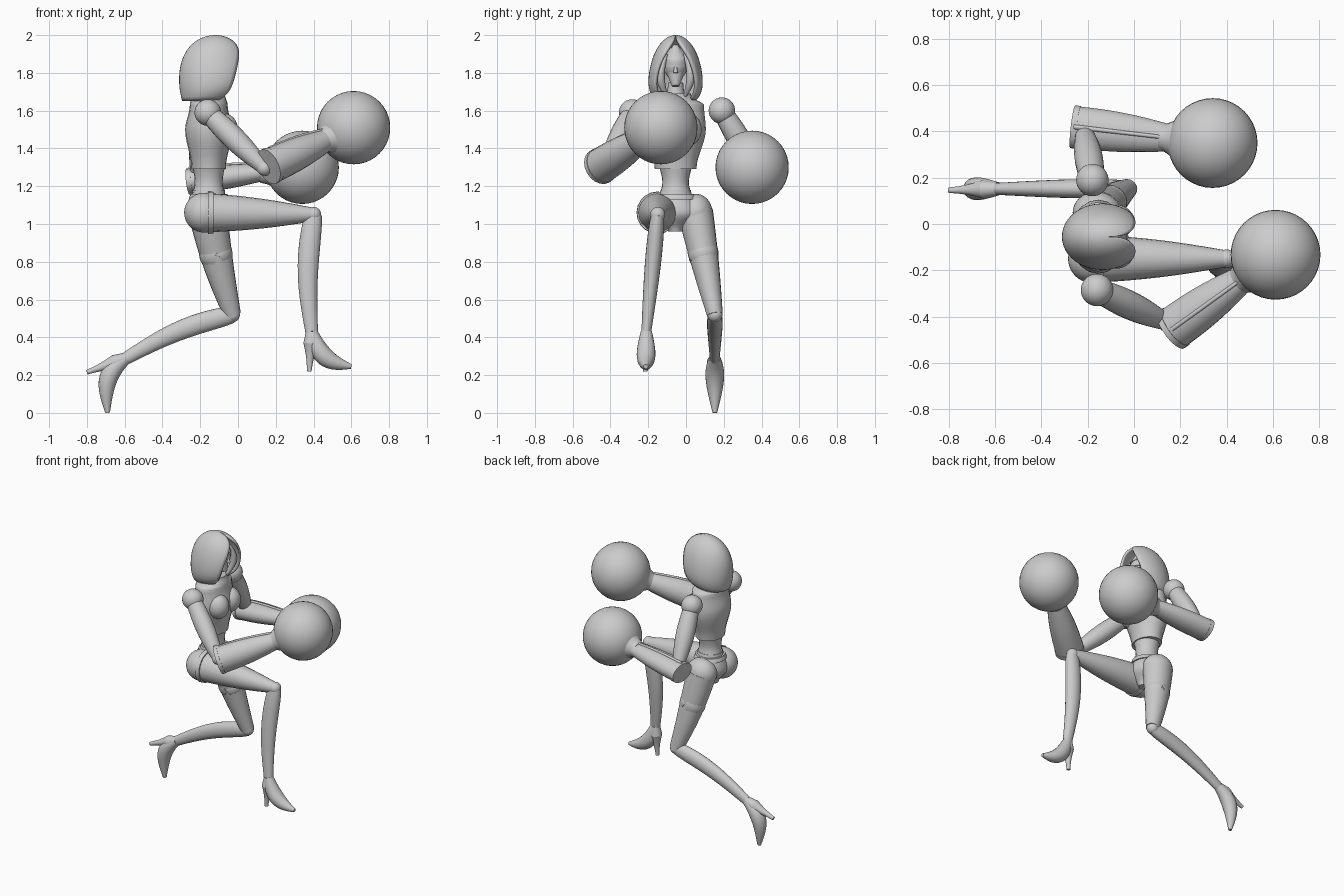
import bpy, bmesh, math
from mathutils import Vector

cube = bpy.data.objects.get("Cube")
if cube:
    bpy.data.objects.remove(cube)

SHADE = (.6, .6, .6, 1)
grey = bpy.data.materials.new("plain_grey")
grey.use_nodes = True
grey.diffuse_color = SHADE
grey.node_tree.nodes["Principled BSDF"].inputs["Base Color"].default_value = SHADE

UP = Vector((0, 0, 1))
SIDEWAYS = Vector((0, 1, 0))
BODY_X, BODY_Y = -.155, -.055      # axis of the upright body


def finish(name, bm):
    bmesh.ops.recalc_face_normals(bm, faces=bm.faces)
    mesh = bpy.data.meshes.new(name)
    bm.to_mesh(mesh)
    bm.free()
    mesh.materials.append(grey)
    part = bpy.data.objects.new(name, mesh)
    bpy.context.collection.objects.link(part)
    bpy.ops.object.select_all(action='DESELECT')
    part.select_set(True)
    bpy.context.view_layer.objects.active = part
    bpy.ops.object.shade_smooth_by_angle(angle=math.radians(40))
    return part


def bridge(bm, rings, closed):
    for lower, upper in zip(rings, rings[1:]):
        for j in range(len(lower) if closed else len(lower) - 1):
            k = (j + 1) % len(lower)
            bm.faces.new((lower[j], lower[k], upper[k], upper[j]))


def loft(name, sections, sides=20):
    """Each section is a centre, a half width vector and a half depth vector."""
    bm = bmesh.new()
    turns = [math.tau * j / sides for j in range(sides)]
    rings = [[bm.verts.new(centre + wide * math.cos(turn) + deep * math.sin(turn)) for turn in turns]
             for centre, wide, deep in sections]
    bridge(bm, rings, closed=True)
    bm.faces.new(rings[0])
    bm.faces.new(rings[-1])
    return finish(name, bm)


def limb(name, start, end, first, last, bulge=0, depth=1, bend=(0, 0, 0), early=1, steps=14):
    """Tapered round part with a swelling and a bowed centre line."""
    start, end, bend = Vector(start), Vector(end), Vector(bend)
    sections = []
    for i in range(steps + 1):
        t = i / steps
        along = (end - start + bend * math.pi * math.cos(math.pi * t)).normalized()
        wide = (SIDEWAYS - along * along.y).normalized()
        radius = first + (last - first) * t + bulge * math.sin(math.pi * t ** early)
        centre = start.lerp(end, t) + bend * math.sin(math.pi * t)
        sections.append((centre, wide * radius, along.cross(wide) * radius * depth))
    return loft(name, sections)


def stack(name, levels, x=BODY_X, steps=6):
    """Upright part: height, half width and half depth eased between levels."""
    sections = []
    for low, high in zip(levels, levels[1:]):
        for i in range(steps + 1):
            t = i / steps
            ease = t * t * (3 - 2 * t)
            if i == 0 and sections:
                continue
            z = low[0] + (high[0] - low[0]) * t
            wide, deep = (a + (b - a) * ease for a, b in zip(low[1:], high[1:]))
            sections.append((Vector((x, BODY_Y, z)), SIDEWAYS * wide, Vector((deep, 0, 0))))
    return loft(name, sections)


def ball(name, centre, size):
    bm = bmesh.new()
    bmesh.ops.create_uvsphere(bm, u_segments=40, v_segments=20, radius=1)
    bmesh.ops.scale(bm, vec=Vector(size) if isinstance(size, tuple) else Vector((size, size, size)),
                    verts=bm.verts)
    bmesh.ops.translate(bm, vec=centre, verts=bm.verts)
    return finish(name, bm)


# Torso, jacket and shorts
stack("neck", [(1.6, .06, .06), (1.75, .04, .04)])
stack("torso", [(1.1, .1, .1), (1.22, .07, .074), (1.4, .11, .1)])
stack("jacket", [(1.29, .11, .09), (1.5, .16, .125), (1.63, .15, .1), (1.68, .07, .08)])
stack("collar", [(1.63, .13, .1), (1.69, .08, .085)])
stack("shorts", [(.96, .04, .06), (1.06, .14, .115), (1.18, .08, .085)])
stack("waistband", [(1.13, .115, .106), (1.16, .1, .098)])

# Head and face
ball("head", (-.11, BODY_Y, 1.85), (.075, .065, .09))
limb("jaw", (-.1, BODY_Y, 1.83), (-.07, BODY_Y, 1.73), .06, .02)
limb("nose", (-.04, BODY_Y, 1.84), (-.035, BODY_Y, 1.8), .006, .012)
stack("eye_mask", [(1.83, .067, .078), (1.86, .068, .08)], x=-.11)
limb("hair_peak", (-.09, BODY_Y, 1.88), (-.08, BODY_Y, 1.95), .06, .01)

# Hood: a domed shell left open around the face
bm, rings = bmesh.new(), []
for i in range(25):
    t = math.sin(math.pi / 2 * i / 24)
    pinch = (1 - t) ** 8
    wide = max(.15 * math.sqrt(1 - t ** 2.5) * (1 - .3 * pinch), .004)
    deep = wide * (1.1 + .4 * t)
    middle = -.14 + .02 * t - .04 * pinch
    gap = math.radians(1 + 50 * (1 - t ** 3))
    turns = [gap + (math.tau - 2 * gap) * j / 32 for j in range(33)]
    rings.append([bm.verts.new((middle + deep * math.cos(turn), BODY_Y + wide * math.sin(turn),
                                1.65 + .35 * t)) for turn in turns])
bridge(bm, rings, closed=False)
bm.faces.new(rings[-1])
hood = finish("hood", bm)
shell = hood.modifiers.new("thickness", 'SOLIDIFY')
shell.thickness = .015
shell.offset = -1

# Paired chest and hair parts
for name, side in (("near", -1), ("far", 1)):
    ball(name + "_bust", (-.075, BODY_Y + side * .066, 1.5), (.075, .072, .085))
    limb(name + "_hair_lock", (-.07, BODY_Y + side * .05, 1.9), (-.1, BODY_Y + side * .04, 1.66),
         .01, .005, bulge=.015, bend=(.03, side * .035, 0))


# Arms: shoulder, upper arm, elbow, flared gauntlet and round glove
def arm(name, shoulder, elbow, opening, fist, width, depth):
    ball(name + "_shoulder", shoulder, .07)
    ball(name + "_elbow", elbow, .04)
    ball(name + "_glove", fist, .194)
    limb(name + "_upper_arm", shoulder, elbow, .05, .036, bulge=.018)
    opening, fist = Vector(opening), Vector(fist)
    toward = (fist - opening).normalized()
    wrist = fist - toward * .2
    limb(name + "_gauntlet", opening, wrist, width, .06, bulge=.01, depth=depth)
    limb(name + "_gauntlet_rim", opening - toward * .005, opening + toward * .02,
         width + .003, width + .003, depth=depth)
    limb(name + "_gauntlet_seam", opening + UP * width * depth, wrist + UP * .06 * depth,
         .01, .008, bend=UP * .01 * depth)
    limb(name + "_glove_cuff", wrist - toward * .03, wrist + toward * .06, .055, .11, bulge=-.01)


arm("near", (-.16, -.285, 1.59), (.14, -.425, 1.295), (.165, -.455, 1.305), (.612, -.133, 1.51), .095, 1)
arm("far", (-.18, .19, 1.6), (-.215, .4, 1.25), (-.26, .42, 1.225), (.34, .35, 1.3), .09, .75)

# Raised leg
front_hip, front_knee, front_ankle = (-.18, -.15, 1.06), (.4, -.15, 1.05), (.39, -.21, .43)
ball("front_hip", front_hip, .105)
limb("front_thigh", front_hip, front_knee, .105, .036, bulge=.01)
limb("front_thigh_cuff", (-.16, -.15, 1.06), (-.13, -.15, 1.06), .112, .11)
ball("front_knee", front_knee, .04)
limb("front_shin", front_knee, front_ankle, .034, .026, bulge=.012, depth=1.3,
     bend=(-.025, 0, 0), early=.7)

# Trailing leg
rear_hip, rear_knee, rear_ankle = (-.16, .05, 1.06), (-.03, .153, .52), (-.59, .152, .29)
ball("rear_hip", rear_hip, (.105, .09, .1))
limb("rear_thigh", rear_hip, rear_knee, .094, .042, bulge=.005, depth=1.1, bend=(-.01, 0, 0))
limb("rear_stocking_top", Vector(rear_hip).lerp(Vector(rear_knee), .38),
     Vector(rear_hip).lerp(Vector(rear_knee), .42), .082, .08, depth=1.1, bend=(-.01, 0, 0))
ball("rear_knee", rear_knee, .04)
limb("rear_shin", rear_knee, rear_ankle, .034, .026, bulge=.01, depth=1.3, bend=(0, 0, .03), early=.7)


# High heeled shoes
def shoe(name, ankle, toe, heel, arch):
    limb(name + "_shoe", ankle, toe, .03, .012, bulge=.028, bend=arch)
    back = Vector(ankle).lerp(Vector(heel), .3)
    limb(name + "_shoe_back", ankle, back, .03, .04)
    limb(name + "_heel", back, heel, .04, .012, bulge=-.005)


shoe("front", front_ankle, (.6, -.213, .245), (.377, -.215, .22), (-.035, 0, -.04))
shoe("rear", rear_ankle, (-.69, .153, 0), (-.8, .146, .215), (-.045, 0, .04))
